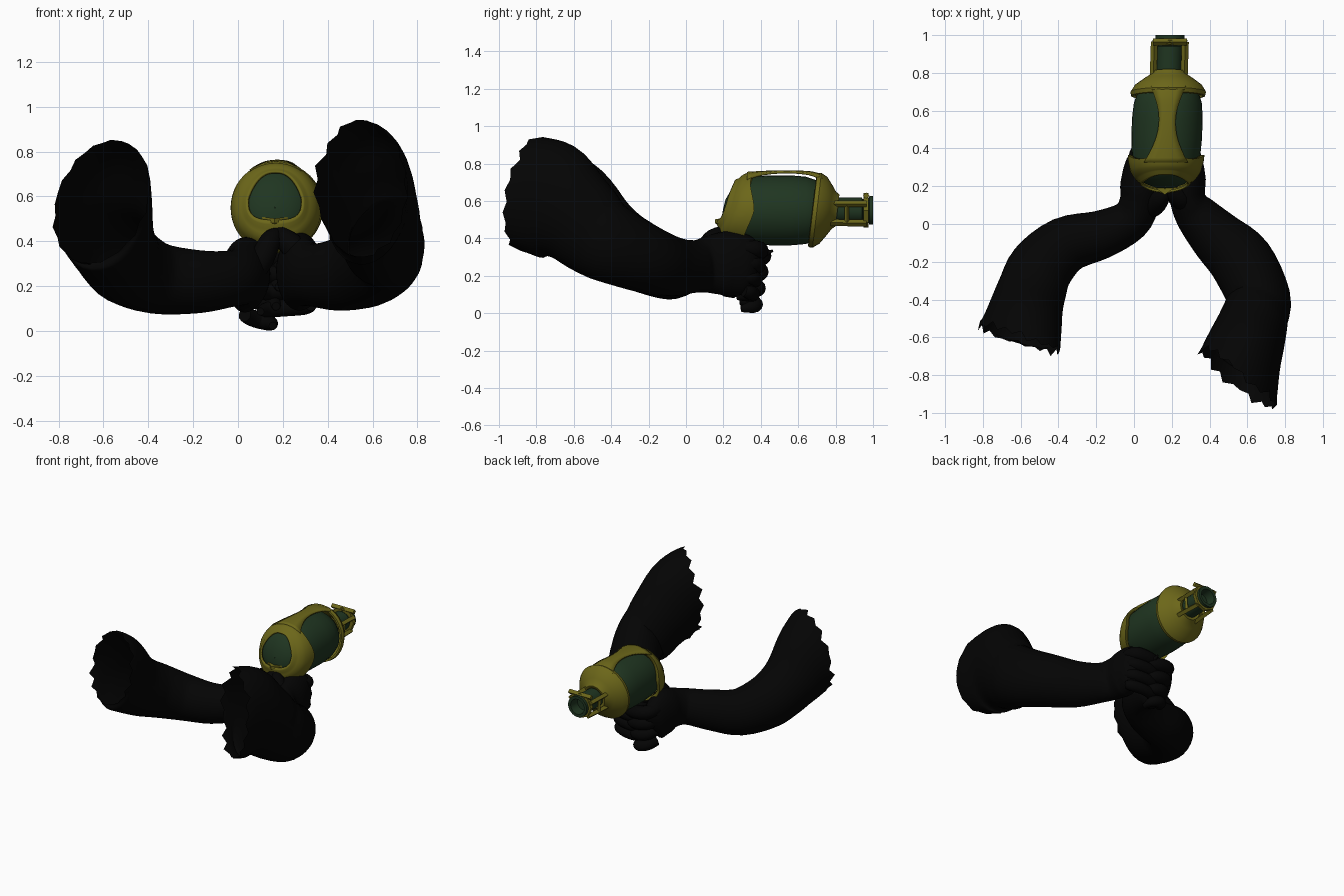
import bpy, bmesh, math, random
from mathutils import Vector

if "Cube" in bpy.data.objects:
    bpy.data.objects.remove(bpy.data.objects["Cube"])

random.seed(4)


def mat(name, rgb):
    m = bpy.data.materials.new(name)
    m.diffuse_color = (*rgb, 1)
    m.use_nodes = True
    m.node_tree.nodes["Principled BSDF"].inputs["Base Color"].default_value = m.diffuse_color
    return m


BLACK = mat("black_fur", (0.0012, 0.0012, 0.0012))
GREEN = mat("dark_green", (0.014, 0.036, 0.015))
GOLD = mat("old_gold", (0.15, 0.135, 0.010))


def finish(name, bm, m, thick=0, angle=50):
    bmesh.ops.recalc_face_normals(bm, faces=bm.faces)
    me = bpy.data.meshes.new(name)
    bm.to_mesh(me)
    bm.free()
    ob = bpy.data.objects.new(name, me)
    bpy.context.collection.objects.link(ob)
    me.materials.append(m)
    if thick:
        s = ob.modifiers.new("thickness", "SOLIDIFY")
        s.thickness = thick
        s.offset = -1
    bpy.ops.object.select_all(action="DESELECT")
    ob.select_set(True)
    bpy.context.view_layer.objects.active = ob
    bpy.ops.object.shade_smooth_by_angle(angle=math.radians(angle))
    return ob


def skin(bm, rings, closed=True):
    """Join consecutive vertex rings with quads."""
    rings = [[bm.verts.new(p) for p in r] for r in rings]
    n = len(rings[0])
    for a, b in zip(rings, rings[1:]):
        for i in range(n if closed else n - 1):
            j = (i + 1) % n
            bm.faces.new((a[i], a[j], b[j], b[i]))
    return rings


def catmull(pts, steps):
    """Smooth rows of numbers."""
    p = [pts[0]] + pts + [pts[-1]]
    out = []
    for k in range(1, len(p) - 2):
        for s in range(steps):
            t = s / steps
            out.append([0.5 * (2 * b + (c - a) * t + (2 * a - 5 * b + 4 * c - d) * t * t
                               + (3 * b - a - 3 * c + d) * t ** 3)
                        for a, b, c, d in zip(*p[k - 1:k + 3])])
    return out + [list(pts[-1])]


def limb(name, pts, seg=24, steps=4, torn=None, shear=0):
    """Tube through rows of x, y, z, side radius, upright radius."""
    rows = catmull(pts, steps)
    rings = []
    for k, r in enumerate(rows):
        c = Vector(r[:3])
        t = Vector(rows[min(k + 1, len(rows) - 1)][:3]) - Vector(rows[max(k - 1, 0)][:3])
        t.normalize()
        w = 0
        if torn:                       # blend towards the slanted torn end
            w = max(0, 1 - k / (steps * 2.5))
            t = t.lerp(-Vector(torn).normalized(), w).normalized()
        up = (Vector((0, 0, 1)) - t * t.z).normalized()
        side = t.cross(up)
        ring = []
        for i in range(seg):
            a = math.tau * i / seg
            p = c + side * r[3] * math.cos(a) + up * r[4] * math.sin(a)
            p.z += w * shear * (p.x - c.x)
            if torn and k == 0:        # ragged edge
                p -= t * (0.03 * (i % 2) + random.uniform(-0.02, 0.015))
            ring.append(p)
        rings.append(ring)
    bm = bmesh.new()
    rings = skin(bm, rings)
    bm.faces.new(rings[-1])
    if not torn:
        bm.faces.new(rings[0])
    return finish(name, bm, BLACK, angle=60)


# Arms with palms, from torn upper end to knuckles
limb("right_arm", [
    (0.555, -0.81, 0.635, 0.25, 0.31), (0.58, -0.69, 0.595, 0.215, 0.315),
    (0.61, -0.59, 0.515, 0.195, 0.26), (0.64, -0.49, 0.425, 0.178, 0.23),
    (0.66, -0.39, 0.365, 0.168, 0.21), (0.57, -0.20, 0.285, 0.17, 0.182),
    (0.44, -0.07, 0.25, 0.145, 0.16), (0.33, 0.05, 0.25, 0.115, 0.14),
    (0.285, 0.13, 0.26, 0.095, 0.155), (0.275, 0.24, 0.265, 0.105, 0.175),
    (0.285, 0.33, 0.25, 0.08, 0.155), (0.28, 0.38, 0.24, 0.03, 0.11)],
    seg=32, torn=(-0.62, -0.76, 0.12), shear=-0.2)
limb("left_arm", [
    (-0.605, -0.595, 0.575, 0.225, 0.265), (-0.59, -0.54, 0.52, 0.212, 0.255),
    (-0.57, -0.45, 0.425, 0.195, 0.22), (-0.54, -0.35, 0.355, 0.182, 0.20),
    (-0.49, -0.23, 0.295, 0.172, 0.185), (-0.36, -0.11, 0.235, 0.15, 0.16),
    (-0.17, -0.055, 0.22, 0.128, 0.14), (-0.02, 0.02, 0.235, 0.11, 0.125),
    (0.03, 0.12, 0.25, 0.105, 0.14), (0.035, 0.22, 0.255, 0.107, 0.165),
    (0.03, 0.32, 0.225, 0.075, 0.155), (0.04, 0.36, 0.20, 0.03, 0.12)],
    seg=32, torn=(-0.3, -0.95, 0.1), shear=0.3)

# Fingers wrapped around each other, stacked in height
for k in range(4):
    r = 0.047 - 0.003 * k
    back = 0.012 * k
    path = [(0.325, 0.31), (0.30, 0.375 - back), (0.21, 0.395 - back),
            (0.13, 0.375 - back), (0.10, 0.31 - back)]
    limb(f"right_finger_{k + 1}", [(x, y, 0.35 - 0.077 * k - 0.008 * i, q, q)
                                   for i, ((x, y), q) in enumerate(
        zip(path, (r * 0.8, r, r, r * 0.9, r * 0.45)))], seg=12)
    path = [(0.01 * k, 0.30), (0.03 + 0.01 * k, 0.385 - back), (0.10, 0.41 - back),
            (0.18 - 0.012 * k, 0.39 - back), (0.20 - 0.015 * k, 0.33 - back)]
    limb(f"left_finger_{k + 1}", [(x, y, 0.332 - 0.087 * k - 0.012 * i, q, q)
                                  for i, ((x, y), q) in enumerate(
        zip(path, (r * 0.8, r, r, r * 0.9, r * 0.45)))], seg=12)

# Thumbs reaching up below the flask, and a small pointed trigger
limb("right_thumb", [(0.28, 0.12, 0.30, 0.05, 0.05), (0.25, 0.13, 0.37, 0.055, 0.055),
                     (0.19, 0.18, 0.42, 0.045, 0.045), (0.12, 0.24, 0.435, 0.02, 0.02)], seg=12)
limb("left_thumb", [(0.06, 0.07, 0.25, 0.05, 0.05), (0.11, 0.10, 0.33, 0.055, 0.055),
                    (0.15, 0.15, 0.41, 0.045, 0.045), (0.2, 0.22, 0.44, 0.02, 0.02)], seg=12)
limb("trigger", [(0.18, 0.36, 0.29, 0.03, 0.03), (0.18, 0.42, 0.315, 0.02, 0.015),
                 (0.18, 0.465, 0.335, 0.006, 0.006)], seg=8)

# Flask, lying along y with a slight sideways lean
CZ = 0.55


def spot(dx, y, dz):
    return Vector((0.158 + 0.033 * y + dx, y, CZ + dz))


def lean(y, dz):
    """Tilt the rear end so that its window looks slightly upwards."""
    return y + 0.2 * dz * min(1, max(0, (0.33 - y) / 0.1))


def turned(name, prof, m, seg=32, thick=0, slant=0):
    bm = bmesh.new()
    skin(bm, [[spot(r * math.cos(a), lean(y, r * math.sin(a)) + slant * r * math.sin(a),
                    r * math.sin(a))
               for a in (math.tau * i / seg for i in range(seg))] for y, r in prof])
    return finish(name, bm, m, thick, 35)


turned("flask_body", [(0.197, 0.002), (0.20, 0.06), (0.22, 0.11), (0.25, 0.145), (0.29, 0.168),
                      (0.35, 0.18), (0.45, 0.187), (0.56, 0.187), (0.64, 0.18), (0.70, 0.16),
                      (0.75, 0.12), (0.78, 0.07)], GREEN)
turned("flask_neck", [(0.76, 0.068), (0.94, 0.068), (0.945, 0.06), (0.975, 0.06), (0.98, 0.076),
                      (1.0, 0.076), (1.0, 0.055), (0.93, 0.05), (0.93, 0.001)], GREEN)
turned("front_collar", [(0.675, 0.184), (0.678, 0.196), (0.70, 0.20), (0.735, 0.178),
                        (0.77, 0.13), (0.79, 0.10), (0.81, 0.085), (0.81, 0.067)],
       GOLD, thick=0.012, slant=0.12)
turned("neck_end_ring", [(0.95, 0.066), (0.95, 0.092), (0.975, 0.092), (0.975, 0.066),
                         (0.95, 0.066)], GOLD, seg=8)


# Rear cap: domed shell between an arched window and its rim
def dome(dx, dz):
    r = min(math.hypot(dx, dz), 0.1999)
    return lean(0.335 - 0.15 * math.sqrt(1 - (r / 0.2) ** 2), dz)


N = 48
rings = [[] for _ in range(10)]
for i in range(N):
    a = math.tau * i / N
    ca, sa = math.cos(a), math.sin(a)
    wx = 0.122 * math.copysign(abs(ca) ** 0.75, ca)
    wz = 0.04 + (0.12 * sa if sa > 0 else -0.095 * abs(sa) ** 0.6)
    if sa > 0:
        wx *= 1 - 0.25 * sa
    for k in range(8):
        t = k / 7
        dx, dz = wx + (0.2 * ca - wx) * t, wz + (0.2 * sa - wz) * t
        y = dome(dx, dz) - (0.012 if k < 2 else 0) - 0.035 * t * max(0, -sa)
        rings[k].append(spot(dx, y, dz))
    edge = 0.355 + 0.01 * math.cos(4 * a) - 0.05 * max(0, -sa)
    rings[8].append(spot(0.203 * ca, edge, 0.203 * sa))
    rings[9].append(spot(0.181 * ca, edge, 0.181 * sa))
bm = bmesh.new()
skin(bm, rings)
finish("rear_cap", bm, GOLD, 0.012, 40)

# Pointed rim along the lower edge of the window
bm = bmesh.new()
lip = skin(bm, [[spot(x, 0.155 + 0.72 * abs(x) + dy, -0.058 + 0.12 * abs(x) + dz)
                 for dy, dz in ((0, -0.012), (0, 0.01), (0.03, 0.01), (0.055, -0.03))]
                for x in (-0.135, -0.09, -0.045, 0, 0.045, 0.09, 0.135)])
bm.faces.new(lip[0])
bm.faces.new(lip[-1])
finish("rear_lip", bm, GOLD, angle=30)

# Waisted strap floating over the top
bm = bmesh.new()
rows = []
for i in range(17):
    t = i / 16
    y = 0.325 + 0.405 * t
    w = 0.042 + 0.068 * abs(2 * t - 1.08) ** 2
    r = 0.206 + 0.008 * math.sin(math.pi * t) - 0.012 * max(0, t - 0.85) / 0.15
    rows.append([spot(r * math.sin(w * f / 0.2), y, r * math.cos(w * f / 0.2))
                 for f in (-1, -0.5, 0, 0.5, 1)])
skin(bm, rows, closed=False)
finish("top_strap", bm, GOLD, 0.012)


# Neck frame rods
def bar(name, p, q, w):
    p, q = spot(*p), spot(*q)
    t = (q - p).normalized()
    u = t.orthogonal().normalized()
    v = t.cross(u)
    bm = bmesh.new()
    rr = skin(bm, [[c + (u * a + v * b) * w for a, b in ((1, 1), (-1, 1), (-1, -1), (1, -1))]
                   for c in (p, q)])
    bm.faces.new(rr[0])
    bm.faces.new(rr[1])
    finish(name, bm, GOLD)


for s, side in ((-1, "left"), (1, "right")):
    bar(f"{side}_upper_rod", (s * 0.082, 0.77, 0.035), (s * 0.082, 0.965, 0.035), 0.013)
    bar(f"{side}_lower_rod", (s * 0.075, 0.74, -0.065), (s * 0.06, 0.965, -0.068), 0.013)
    bar(f"{side}_brace", (s * 0.08, 0.86, 0.035), (s * 0.072, 0.86, -0.065), 0.009)
bar("frame_top_bar", (-0.09, 0.964, 0.078), (0.09, 0.964, 0.078), 0.013)
